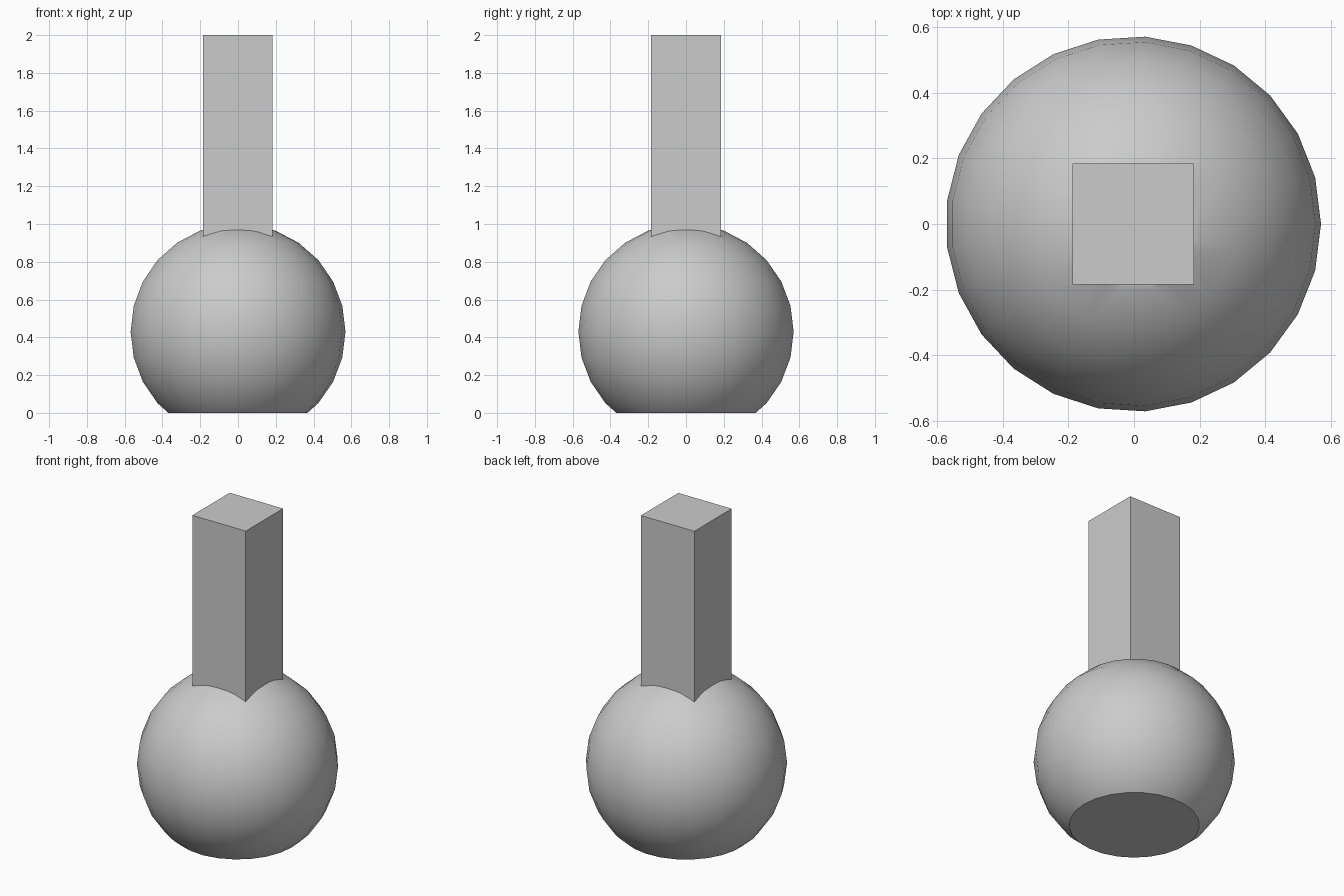
import bpy
import bmesh
from math import cos, sin, pi, radians
from mathutils import Matrix, Vector

cube = bpy.data.objects.get("Cube")
if cube:
    bpy.data.objects.remove(cube, do_unlink=True)

RADIUS, CENTRE_Z, SHIFT_X = 0.571, 0.43, -0.002
SEGMENTS, RINGS = 25, 13
POST_WIDTH, POST_BOTTOM, POST_TOP = 0.369, 0.6, 2.0

grey = bpy.data.materials.new("plain grey")
grey.use_nodes = True
colour = (0.6, 0.6, 0.6, 1)
grey.diffuse_color = colour
grey.node_tree.nodes["Principled BSDF"].inputs["Base Color"].default_value = colour


def make_object(name, bm):
    bmesh.ops.recalc_face_normals(bm, faces=bm.faces)
    mesh = bpy.data.meshes.new(name)
    bm.to_mesh(mesh)
    bm.free()
    mesh.materials.append(grey)
    obj = bpy.data.objects.new(name, mesh)
    bpy.context.collection.objects.link(obj)
    return obj


# Ball: stacked rings, capped at both ends, then cut flat at the floor
bm = bmesh.new()
rings = []
for i in range(RINGS):
    polar = pi * (i + 0.5) / RINGS
    r, z = RADIUS * sin(polar), CENTRE_Z + RADIUS * cos(polar)
    rings.append([bm.verts.new((SHIFT_X + r * cos(2 * pi * s / SEGMENTS),
                                r * sin(2 * pi * s / SEGMENTS), z))
                  for s in range(SEGMENTS)])
for upper, lower in zip(rings, rings[1:]):
    for s in range(SEGMENTS):
        t = (s + 1) % SEGMENTS
        bm.faces.new((upper[s], lower[s], lower[t], upper[t]))
bm.faces.new(rings[0])
bm.faces.new(rings[-1])
cut = bmesh.ops.bisect_plane(bm, geom=bm.verts[:] + bm.edges[:] + bm.faces[:],
                             plane_co=(0, 0, 0), plane_no=(0, 0, 1),
                             clear_inner=True)
rim = [e for e in cut["geom_cut"] if isinstance(e, bmesh.types.BMEdge)]
bmesh.ops.contextual_create(bm, geom=rim)
ball = make_object("ball_with_post", bm)

# Square post rising from the ball
bm = bmesh.new()
height = POST_TOP - POST_BOTTOM
bmesh.ops.create_cube(bm, size=1, matrix=Matrix.LocRotScale(
    Vector((SHIFT_X, 0, POST_BOTTOM + height / 2)), None,
    Vector((POST_WIDTH, POST_WIDTH, height))))
post = make_object("post", bm)

# Join into one solid
union = ball.modifiers.new("join post", "BOOLEAN")
union.operation = "UNION"
union.solver = "EXACT"
union.object = post
bpy.ops.object.select_all(action="DESELECT")
ball.select_set(True)
bpy.context.view_layer.objects.active = ball
bpy.ops.object.modifier_apply(modifier=union.name)
bpy.data.objects.remove(post, do_unlink=True)
bpy.ops.object.shade_smooth_by_angle(angle=radians(30))
